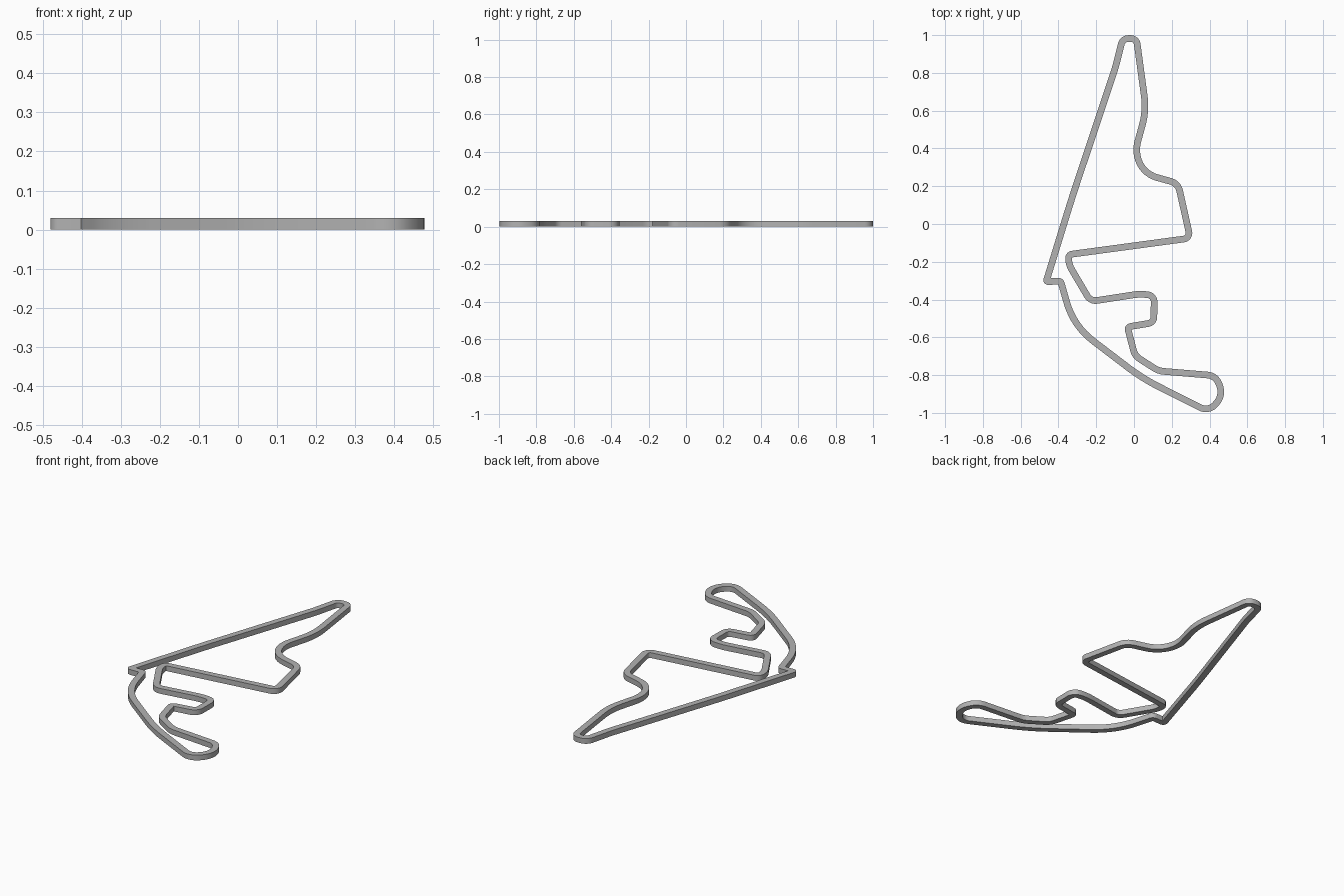
import bpy
import bmesh
import math
from mathutils import Vector

WIDTH = 0.035
HEIGHT = 0.03
ARC_STEPS = 8

if "Cube" in bpy.data.objects:
    bpy.data.objects.remove(bpy.data.objects["Cube"], do_unlink=True)

# Centre line corners, counter-clockwise: x, y, length trimmed by the rounding
CORNERS = [
    (-.465, -.305, .01), (-.388, -.303, .012),                 # chicane step
    (-.32, -.54, .13), (.045, -.818, .1),                      # long sweep
    (.395, -.994, .05), (.476, -.905, .06), (.43, -.803, .04), # front hairpin
    (.13, -.778, .03), (.005, -.698, .03), (-.035, -.545, .018),
    (.105, -.522, .03), (.107, -.378, .035), (.03, -.37, .035),
    (-.23, -.41, .035), (-.345, -.215, .03), (-.347, -.162, .02),
    (.298, -.075, .035), (.233, .215, .04),                    # right side
    (.035, .27, .09), (.01, .4, .04), (.065, .6, .08),
    (.013, .982, .03), (-.06, .982, .03),                      # back hairpin
    (-.098, .83, .03), (-.325, .15, .1),                       # long straight
]


def make_material(name, colour):
    material = bpy.data.materials.new(name)
    material.use_nodes = True
    material.diffuse_color = colour
    shader = material.node_tree.nodes["Principled BSDF"]
    shader.inputs["Base Color"].default_value = colour
    return material


def rounded_edge(corners, offset):
    """Outline parallel to the centre line, with concentric rounded corners.
    A positive offset lies on the left of the direction of travel."""
    outline = []
    for i, (x, y, trim) in enumerate(corners):
        point = Vector((x, y))
        before = Vector(corners[i - 1][:2])
        after = Vector(corners[(i + 1) % len(corners)][:2])
        incoming = (point - before).normalized()
        outgoing = (after - point).normalized()
        turn = math.atan2(incoming.cross(outgoing), incoming.dot(outgoing))
        side = math.copysign(1, turn)
        half_tan = math.tan(abs(turn) / 2)

        # Mitred corner and the radius left after offsetting
        left = Vector((-incoming.y, incoming.x))
        left_out = Vector((-outgoing.y, outgoing.x))
        mitre = (left + left_out) / (1 + left.dot(left_out))
        corner = point + mitre * offset
        radius = max(trim / half_tan - side * offset, 0)

        # Sweep the arc about its centre
        centre = corner + mitre * side * radius
        for step in range(ARC_STEPS + 1):
            angle = turn * step / ARC_STEPS
            spoke = -side * radius * left
            cos, sin = math.cos(angle), math.sin(angle)
            outline.append(centre + Vector((spoke.x * cos - spoke.y * sin,
                                            spoke.x * sin + spoke.y * cos)))
    return outline


def build_track(name, corners, material):
    inner = rounded_edge(corners, WIDTH / 2)
    outer = rounded_edge(corners, -WIDTH / 2)
    bm = bmesh.new()

    # Cross-section ring: outer bottom, outer top, inner top, inner bottom
    rings = []
    for a, b in zip(outer, inner):
        section = ((a, 0), (a, HEIGHT), (b, HEIGHT), (b, 0))
        rings.append([bm.verts.new((p.x, p.y, z)) for p, z in section])
    for i, ring in enumerate(rings):
        following = rings[(i + 1) % len(rings)]
        for k in range(len(ring)):
            n = (k + 1) % len(ring)
            bm.faces.new((ring[k], following[k], following[n], ring[n]))

    # Merge the points of sharp inside corners
    bmesh.ops.remove_doubles(bm, verts=bm.verts, dist=0.0002)
    bmesh.ops.recalc_face_normals(bm, faces=bm.faces)
    mesh = bpy.data.meshes.new(name)
    bm.to_mesh(mesh)
    bm.free()
    mesh.materials.append(material)
    track = bpy.data.objects.new(name, mesh)
    bpy.context.collection.objects.link(track)
    return track


grey = make_material("plain grey", (0.45, 0.45, 0.45, 1))
track = build_track("circuit_track", CORNERS, grey)

# Smooth the bends, keep the rims crisp
bpy.ops.object.select_all(action="DESELECT")
track.select_set(True)
bpy.context.view_layer.objects.active = track
bpy.ops.object.shade_smooth_by_angle(angle=math.radians(30))
